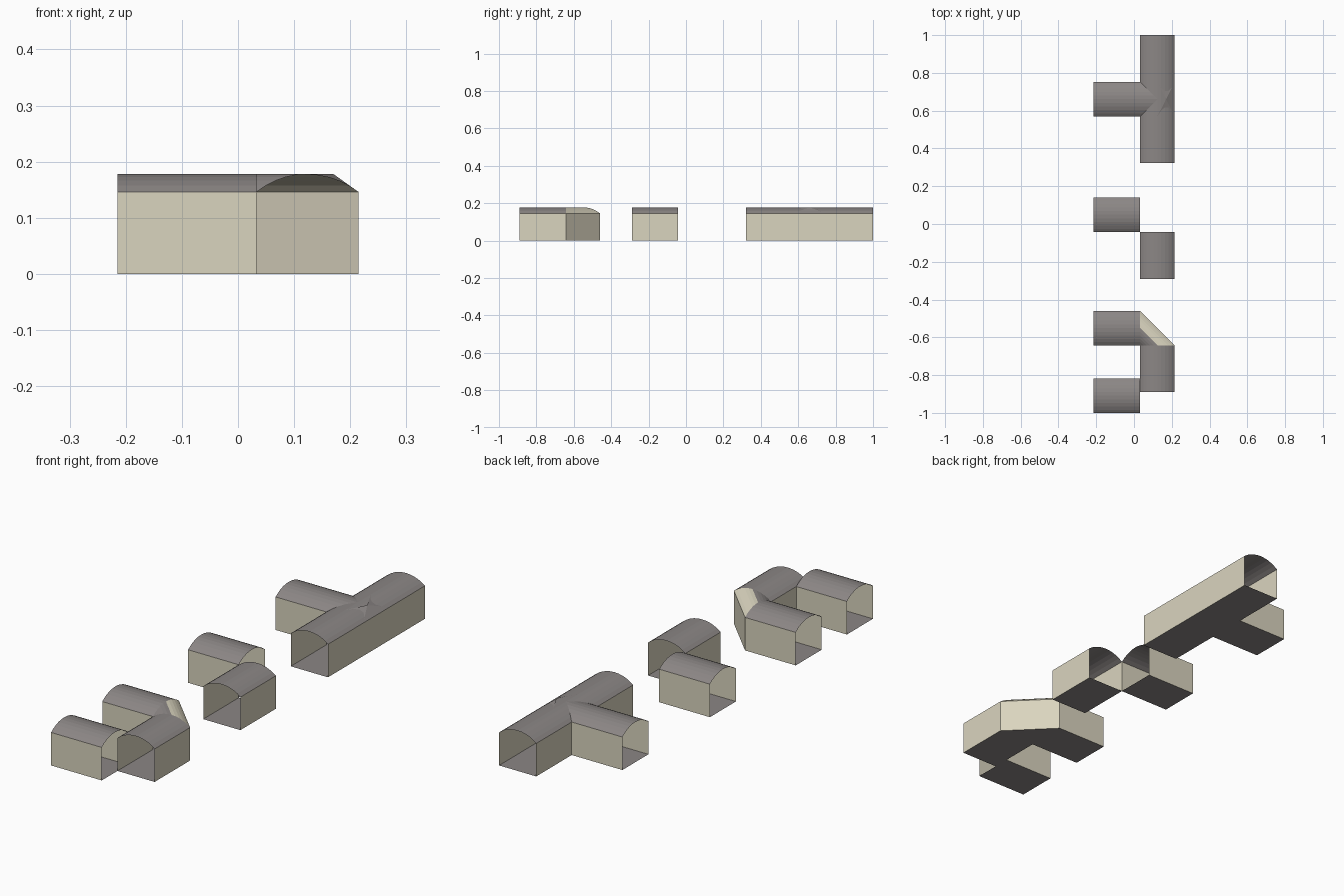
import bpy, bmesh, math

if "Cube" in bpy.data.objects:
    bpy.data.objects.remove(bpy.data.objects["Cube"])

# Main dimensions
W, L = 0.182, 0.248          # passage width and arm length
H, TOP = 0.146, 0.178        # wall height and crown height
X0, X1, X2 = -0.215, 0.033, 0.215
N = 10                       # arch segments


def material(name, col):
    m = bpy.data.materials.new(name)
    m.diffuse_color = (*col, 1)
    m.use_nodes = True
    m.node_tree.nodes["Principled BSDF"].inputs["Base Color"].default_value = m.diffuse_color
    return m


MATS = [material("roof_grey", (0.26, 0.24, 0.235)),
        material("wall_cream", (0.70, 0.66, 0.52))]

# Shared arch section as (distance across, height)
rise = TOP - H
R = ((W / 2) ** 2 + rise ** 2) / (2 * rise)
A = math.asin(W / 2 / R)
ARCH = [(W / 2 + R * math.sin(-A + 2 * A * i / N),
         TOP - R + R * math.cos(-A + 2 * A * i / N)) for i in range(N + 1)]
SECTION = [(0, 0)] + ARCH + [(W, 0)]


def ring_x(x, y):
    """Section across y, at a given x."""
    return [(x, y + t, z) for t, z in SECTION]


def ring_y(y, x):
    """Section across x, at a given y."""
    return [(x + t, y, z) for t, z in SECTION]


def face(bm, pts, mat):
    unique = []
    for p in pts:
        if all((sum((a - b) ** 2 for a, b in zip(p, q))) > 1e-10 for q in unique):
            unique.append(p)
    if len(unique) > 2:
        f = bm.faces.new([bm.verts.new(p) for p in unique])
        f.material_index = mat


def loft(bm, a, b, cream_roof=False):
    """Open tube between two sections: cream walls, grey roof and floor."""
    n = len(a)
    for i in range(n):
        j = (i + 1) % n
        cream = i in (0, n - 2) or (cream_roof and n // 2 <= i < n - 1)
        face(bm, [a[i], a[j], b[j], b[i]], int(cream))


def finish(bm, name):
    bmesh.ops.remove_doubles(bm, verts=bm.verts, dist=1e-4)
    bmesh.ops.recalc_face_normals(bm, faces=bm.faces)
    me = bpy.data.meshes.new(name)
    bm.to_mesh(me)
    bm.free()
    for m in MATS:
        me.materials.append(m)
    ob = bpy.data.objects.new(name, me)
    bpy.context.collection.objects.link(ob)


# Straight passages
for name, a, b in (
        ("front_straight_passage", ring_x(X0, -1.0), ring_x(X1, -1.0)),
        ("middle_cross_passage", ring_x(X0, -0.042), ring_x(X1, -0.042)),
        ("middle_long_passage", ring_y(-0.042 - L, X1), ring_y(-0.042, X1))):
    bm = bmesh.new()
    loft(bm, a, b)
    finish(bm, name)

# Elbow: two arms joined by a diagonal corner
ye = -0.642
bm = bmesh.new()
loft(bm, ring_x(X0, ye), ring_x(X1, ye))
loft(bm, ring_y(ye - L, X1), ring_y(ye, X1))
loft(bm, ring_x(X1, ye), ring_y(ye, X1), cream_roof=True)
finish(bm, "elbow_passage")

# T junction: three arms around a crossing
yc = 1.0 - L - W / 2
ya, yb = yc - W / 2, yc + W / 2
bm = bmesh.new()
loft(bm, ring_y(ya - L, X1), ring_y(ya, X1))
loft(bm, ring_y(yb, X1), ring_y(yb + L, X1))
loft(bm, ring_x(X0, ya), ring_x(X1, ya))
face(bm, [(X1, ya, 0), (X2, ya, 0), (X2, yb, 0), (X1, yb, 0)], 0)
face(bm, [(X2, ya, 0), (X2, yb, 0), (X2, yb, H), (X2, ya, H)], 1)
for i in range(N):
    (t, z), (u, v) = ARCH[i], ARCH[i + 1]
    if i < N // 2:
        # Valleys where the branch roof meets the main roof
        for y, s in ((ya, 1), (yb, -1)):
            p, q = (X1 + t, y + s * t, z), (X1 + u, y + s * u, v)
            face(bm, [(X1 + t, y, z), (X1 + u, y, v), q, p], 0)
            face(bm, [(X1, y + s * t, z), (X1, y + s * u, v), q, p], 0)
    else:
        face(bm, [(X1 + t, ya, z), (X1 + u, ya, v), (X1 + u, yb, v), (X1 + t, yb, z)], 0)
finish(bm, "t_junction_passage")

# Small hip where the branch ridge runs past the main ridge
bm = bmesh.new()
tip = (0.17, yc, TOP)
xm = X1 + W / 2
loop = [(xm, ya, TOP), (X2, ya, H), (X2, yb, H), (xm, yb, TOP)]
for p, q in zip(loop, loop[1:]):
    face(bm, [p, q, tip], 0)
finish(bm, "t_junction_hip")
